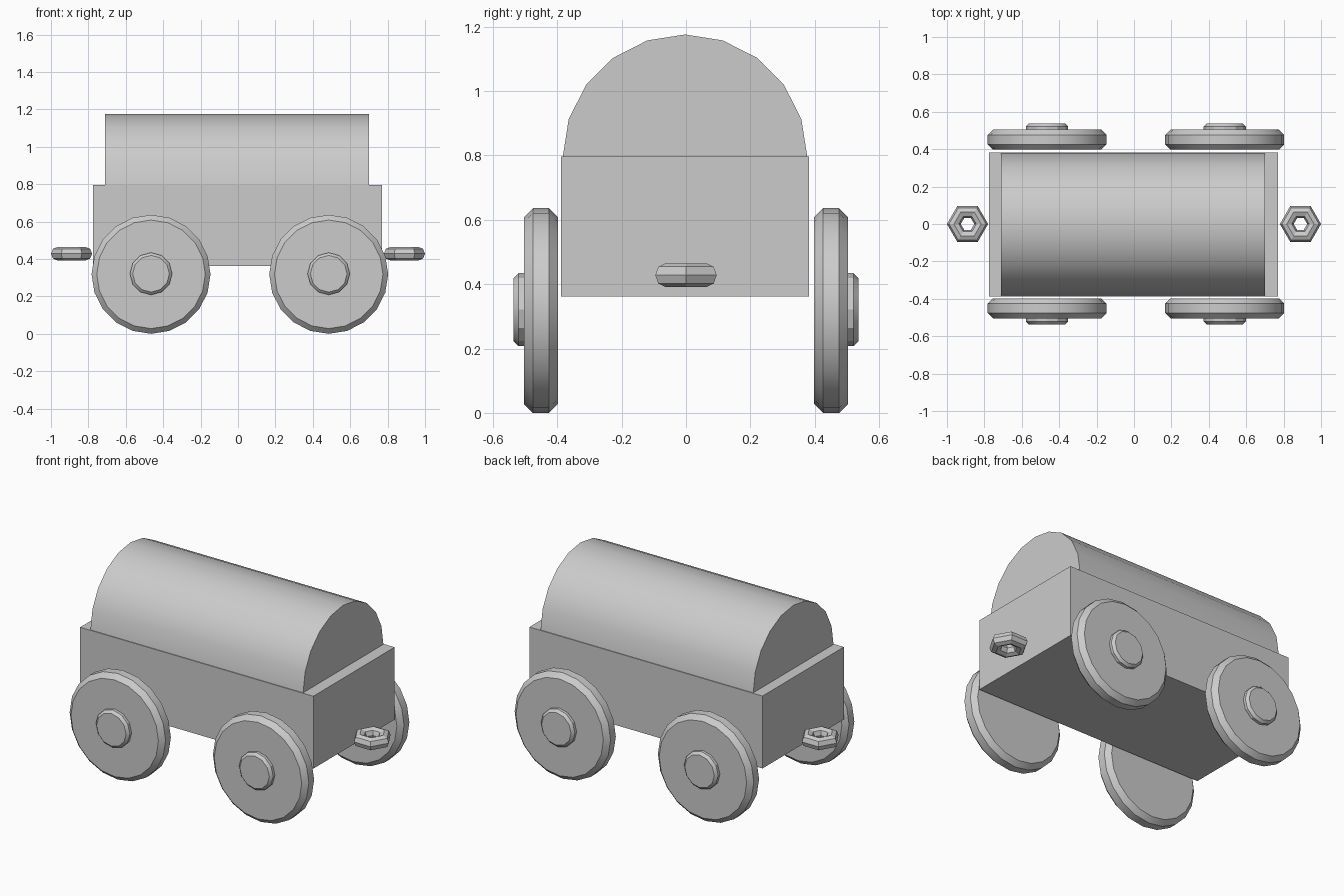
import bpy
from math import radians, pi, sin, cos

if "Cube" in bpy.data.objects:
    bpy.data.objects.remove(bpy.data.objects["Cube"])


def lathe_mesh(name, profile, sides):
    """Solid of rings along y; profile is (y, radius) pairs, ends capped."""
    verts, faces = [], []
    for y, r in profile:
        for i in range(sides):
            a = 2 * pi * i / sides
            verts.append((r * cos(a), y, r * sin(a)))
    for k in range(len(profile) - 1):
        for i in range(sides):
            j = (i + 1) % sides
            a, b = k * sides, (k + 1) * sides
            faces.append((a + i, b + i, b + j, a + j))
    faces.append(tuple(range(sides)))
    faces.append(tuple(range(len(verts) - 1, len(verts) - sides - 1, -1)))
    mesh = bpy.data.meshes.new(name)
    mesh.from_pydata(verts, [], faces)
    return mesh


def add(name, mesh, location, turn=0.0):
    ob = bpy.data.objects.new(name, mesh)
    bpy.context.collection.objects.link(ob)
    ob.location = location
    ob.rotation_euler[2] = turn
    bpy.ops.object.select_all(action='DESELECT')
    ob.select_set(True)
    bpy.context.view_layer.objects.active = ob
    bpy.ops.object.mode_set(mode='EDIT')
    bpy.ops.mesh.select_all(action='SELECT')
    bpy.ops.mesh.normals_make_consistent(inside=False)
    bpy.ops.object.mode_set(mode='OBJECT')
    bpy.ops.object.shade_smooth_by_angle(angle=radians(22))
    return ob


# Wagon body
bpy.ops.mesh.primitive_cube_add(size=1, location=(-0.002, -0.003, 0.579))
body = bpy.context.object
body.name = "body"
body.scale = (1.546, 0.77, 0.434)

# Barrel roof: half of a 20-sided cylinder
arc = [(0.38 * cos(pi * i / 10), 0.38 * sin(pi * i / 10)) for i in range(11)]
n = len(arc)
verts = [(x, y, z) for x in (-0.705, 0.705) for y, z in arc]
faces = [(i, i + 1, n + i + 1, n + i) for i in range(n - 1)]
faces += [(n - 1, 0, n, 2 * n - 1), tuple(range(n)), tuple(range(2 * n - 1, n - 1, -1))]
roof_mesh = bpy.data.meshes.new("roof")
roof_mesh.from_pydata(verts, [], faces)
add("roof", roof_mesh, (-0.005, -0.003, 0.796))

# Wheels and hub caps (outer side faces -y, turned round for the far side)
c = 0.028
wheel_mesh = lathe_mesh("wheel", [(-0.053, 0.318 - c), (-0.053 + c, 0.318),
                                  (0.053 - c, 0.318), (0.053, 0.318 - c)], 20)
hub_mesh = lathe_mesh("hub", [(-0.085, 0.098), (-0.07, 0.113), (-0.05, 0.113)], 12)
for end, x in (("left", -0.465), ("right", 0.485)):
    for side, s, turn in (("front", -1, 0), ("back", 1, pi)):
        pos = (x, s * 0.451, 0.318)
        add(f"{side}_{end}_wheel", wheel_mesh, pos, turn)
        add(f"{side}_{end}_hub", hub_mesh, (x, s * 0.451, 0.321), turn)

# Coupling rings at both ends
for end, s in (("left", -1), ("right", 1)):
    bpy.ops.mesh.primitive_torus_add(major_segments=6, minor_segments=8,
                                     major_radius=0.073, minor_radius=0.037,
                                     location=(s * 0.89, 0, 0.428))
    bpy.context.object.name = f"{end}_coupling"
